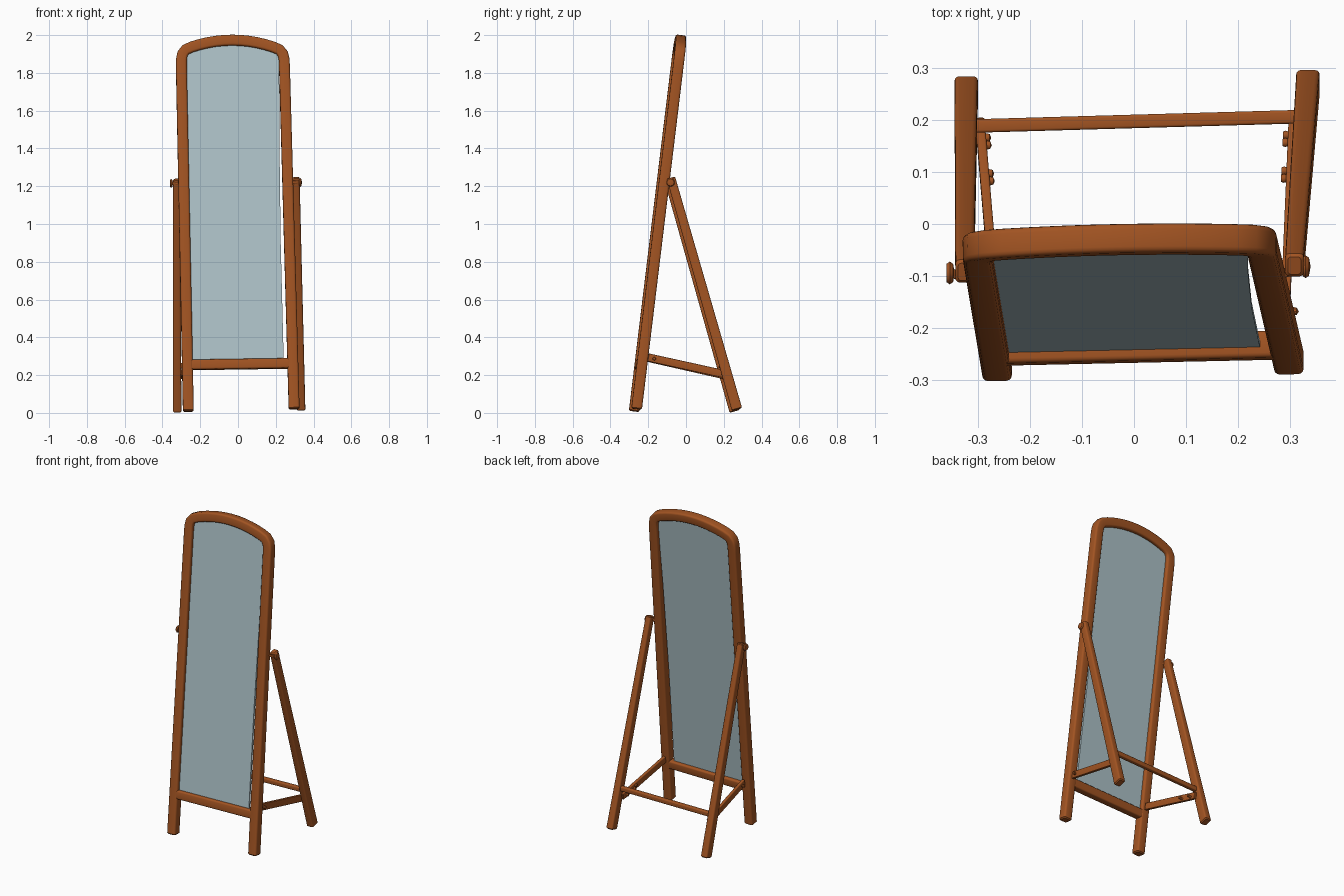
import bpy, bmesh, math
from mathutils import Vector

if "Cube" in bpy.data.objects:
    bpy.data.objects.remove(bpy.data.objects["Cube"])


def material(name, rgb):
    m = bpy.data.materials.new(name)
    m.diffuse_color = (*rgb, 1)
    m.use_nodes = True
    m.node_tree.nodes["Principled BSDF"].inputs["Base Color"].default_value = m.diffuse_color
    return m


WOOD = material("warm wood", (0.36, 0.088, 0.016))
GLASS = material("mirror glass", (0.42, 0.54, 0.58))


def plane_y(x, z):
    """Depth of the leaning frame plane."""
    return -0.27 + 0.122 * z + 0.02 * x


def on_plane(x, z):
    return Vector((x, plane_y(x, z), z))


NORMAL = Vector((0.02, -1, 0.122)).normalized()


def finish(name, bm, mat):
    bmesh.ops.recalc_face_normals(bm, faces=bm.faces)
    me = bpy.data.meshes.new(name)
    bm.to_mesh(me)
    bm.free()
    me.materials.append(mat)
    ob = bpy.data.objects.new(name, me)
    bpy.context.collection.objects.link(ob)
    bpy.context.view_layer.objects.active = ob
    for o in bpy.context.selected_objects:
        o.select_set(False)
    ob.select_set(True)
    bpy.ops.object.shade_smooth_by_angle(angle=math.radians(35))
    return ob


def rounded_section(w, d, r):
    pts = []
    for k, (sx, sy) in enumerate([(1, 1), (-1, 1), (-1, -1), (1, -1)]):
        for j in range(4):
            a = math.radians(90 * k + 30 * j)
            pts.append((sx * (w / 2 - r) + r * math.cos(a),
                        sy * (d / 2 - r) + r * math.sin(a)))
    return pts


def sweep(name, path, w, d, normal, r=0.01, w_end=None, d_end=None):
    """Rounded bar along a path; w lies across the normal, d along it."""
    path = [Vector(p) for p in path]
    n = len(path)
    bm = bmesh.new()
    rings = []

    def ring(p, tangent, ww, dd, shrink=0.0):
        side = tangent.cross(normal).normalized()
        up = side.cross(tangent).normalized()
        sec = rounded_section(ww, dd, r)
        kx, ky = 1 - 2 * shrink / ww, 1 - 2 * shrink / dd
        rings.append([bm.verts.new(p + side * a * kx + up * b * ky) for a, b in sec])

    for i, p in enumerate(path):
        t = (path[min(i + 1, n - 1)] - path[max(i - 1, 0)]).normalized()
        f = i / (n - 1)
        ww = w + ((w_end or w) - w) * f
        dd = d + ((d_end or d) - d) * f
        c = 0.6 * r
        if i == 0:
            ring(p, t, ww, dd, c)
            ring(p + t * c, t, ww, dd)
        elif i == n - 1:
            ring(p - t * c, t, ww, dd)
            ring(p, t, ww, dd, c)
        else:
            ring(p, t, ww, dd)
    for a, b in zip(rings, rings[1:]):
        for j in range(len(a)):
            k = (j + 1) % len(a)
            bm.faces.new((a[j], a[k], b[k], b[j]))
    bm.faces.new(rings[0])
    bm.faces.new(rings[-1])
    return finish(name, bm, WOOD)


def knob(name, p, radius, length):
    """Short domed screw head with its axis along x."""
    bm = bmesh.new()
    prof = [(-0.5, 0.0), (-0.5, 0.8), (-0.1, 1.0), (0.3, 0.8), (0.5, 0.0)]
    vs = [bm.verts.new((x * length, 0, q * radius)) for x, q in prof]
    es = [bm.edges.new(e) for e in zip(vs, vs[1:])]
    bmesh.ops.spin(bm, geom=vs + es, axis=(1, 0, 0), cent=(0, 0, 0),
                   angle=math.tau, steps=10)
    bmesh.ops.remove_doubles(bm, verts=bm.verts, dist=1e-5)
    bmesh.ops.translate(bm, verts=bm.verts, vec=p)
    finish(name, bm, WOOD)


# Arched frame with its two front legs
arch = [(-0.300, 1.83), (-0.300, 1.87), (-0.294, 1.900), (-0.277, 1.922)]
for i in range(11):
    x = -0.245 + 0.43 * i / 10
    arch.append((x, 1.972 - 0.036 * ((x + 0.03) / 0.215) ** 2))
arch += [(0.219, 1.922), (0.237, 1.900), (0.244, 1.87), (0.246, 1.83)]
outline = [(-0.263, 0.008)] + arch + [(0.297, 0.02)]
sweep("arched_frame", [on_plane(*p) for p in outline], 0.057, 0.056, NORMAL, 0.011)

# Bottom rail
sweep("bottom_rail", [on_plane(-0.255, 0.254), on_plane(0.28, 0.262)],
      0.053, 0.052, NORMAL, 0.009)

# Mirror pane, slightly short of the frame on the right
pane = [(-0.242, 0.27), (-0.262, 1.0), (-0.278, 1.84), (-0.27, 1.89)]
for i in range(11):
    x = -0.245 + 0.43 * i / 10
    pane.append((x, 1.955 - 0.036 * ((x + 0.03) / 0.215) ** 2))
pane += [(0.213, 1.90), (0.218, 1.84), (0.219, 1.45), (0.226, 0.9), (0.242, 0.27)]
bm = bmesh.new()
front = [bm.verts.new(on_plane(*p) + NORMAL * 0.006) for p in pane]
face = bm.faces.new(front)
ext = bmesh.ops.extrude_face_region(bm, geom=[face], use_keep_orig=True)
bmesh.ops.translate(bm, verts=[v for v in ext["geom"] if isinstance(v, bmesh.types.BMVert)],
                    vec=-NORMAL * 0.012)
finish("mirror_pane", bm, GLASS)

# Hinged back legs, side stretchers and hardware
X = Vector((1, 0, 0))
sides = {
    "left": dict(top=(-0.325, -0.092, 1.235), foot=(-0.322, 0.258, 0.008),
                 bar=[(-0.262, -0.205, 0.292), (-0.296, 0.2, 0.20)],
                 pivot=(-0.352, -0.094, 1.215), sign=-1),
    "right": dict(top=(0.308, -0.08, 1.245), foot=(0.334, 0.270, 0.018),
                  bar=[(0.289, -0.20, 0.294), (0.306, 0.205, 0.205)],
                  pivot=(0.331, -0.082, 1.22), sign=1),
}
for side, s in sides.items():
    sg = s["sign"]
    sweep(side + "_back_leg", [s["top"], s["foot"]], 0.046, 0.036, X, 0.009,
          w_end=0.056, d_end=0.045)
    sweep(side + "_side_stretcher", s["bar"], 0.042, 0.018, X, 0.004)
    # Pivot bolt and its knob
    px, py, pz = s["pivot"]
    knob(side + "_pivot_knob", (px, py, pz), 0.023, 0.016)
    sweep(side + "_pivot_bolt", [(px, py, pz), (px - sg * 0.07, py - 0.02, pz)],
          0.018, 0.018, Vector((0, 0, 1)), 0.005)
    # Paired screw heads inside the stretcher
    a, b = (Vector(p) for p in s["bar"])
    for i, (f, dz) in enumerate([(0.71, 0.006), (0.745, -0.006), (0.88, 0.006), (0.915, -0.006)]):
        p = a.lerp(b, f) + Vector((-sg * 0.012, 0, dz))
        knob(f"{side}_stretcher_screw_{i + 1}", p, 0.009, 0.014)
    # Front fixing screw outside the frame leg
    knob(side + "_front_screw", a.lerp(b, 0.08) + Vector((sg * 0.016, 0, 0)), 0.009, 0.02)

# Rear crossbar
sweep("rear_crossbar", [(-0.31, 0.188, 0.25), (0.318, 0.206, 0.258)],
      0.026, 0.028, Vector((0, 0, 1)), 0.005)
